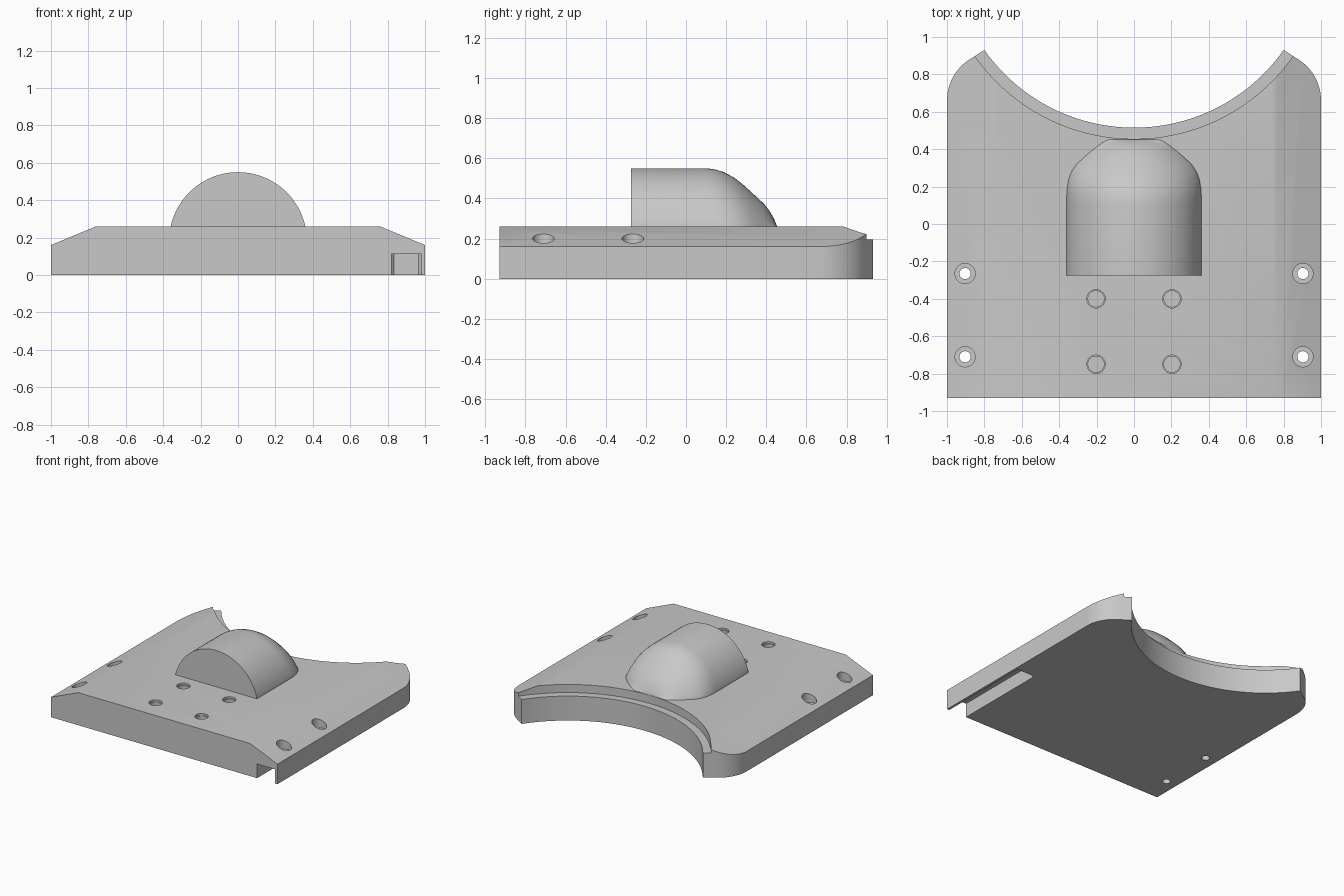
import bpy, bmesh, math
from mathutils import Vector

cube = bpy.data.objects.get("Cube")
if cube:
    bpy.data.objects.remove(cube, do_unlink=True)

grey = bpy.data.materials.new("plain grey")
grey.use_nodes = True
colour = (0.58, 0.58, 0.58, 1)
grey.diffuse_color = colour
grey.node_tree.nodes["Principled BSDF"].inputs["Base Color"].default_value = colour


def finish(name, bm):
    bmesh.ops.recalc_face_normals(bm, faces=bm.faces)
    mesh = bpy.data.meshes.new(name)
    bm.to_mesh(mesh)
    bm.free()
    mesh.materials.append(grey)
    obj = bpy.data.objects.new(name, mesh)
    bpy.context.collection.objects.link(obj)
    return obj


def prism(name, points, lo, hi, along_y=False):
    """Extrude a flat outline along z, or along y for an (x, z) outline."""
    bm = bmesh.new()
    place = (lambda a, b, c: (a, c, b)) if along_y else (lambda a, b, c: (a, b, c))
    face = bm.faces.new([bm.verts.new(place(a, b, lo)) for a, b in points])
    extruded = bmesh.ops.extrude_face_region(bm, geom=[face])["geom"]
    verts = [v for v in extruded if isinstance(v, bmesh.types.BMVert)]
    bmesh.ops.translate(bm, verts=verts, vec=Vector(place(0, 0, hi - lo)))
    return finish(name, bm)


def arc(cx, cy, r, start, end, n):
    return [(cx + r * math.cos(math.radians(start + (end - start) * i / n)),
             cy + r * math.sin(math.radians(start + (end - start) * i / n)))
            for i in range(n + 1)]


def disc(name, x, y, r, lo, hi, n=32):
    return prism(name, arc(x, y, r, 0, 360 * (n - 1) / n, n - 1), lo, hi)


def activate(obj):
    bpy.ops.object.select_all(action='DESELECT')
    obj.select_set(True)
    bpy.context.view_layer.objects.active = obj


def cut(obj, tool, operation='DIFFERENCE'):
    activate(obj)
    mod = obj.modifiers.new("cut", 'BOOLEAN')
    mod.operation = operation
    mod.solver = 'EXACT'
    mod.object = tool
    tool.hide_render = True
    bpy.ops.object.modifier_apply(modifier=mod.name)
    bpy.data.objects.remove(tool, do_unlink=True)


# Base plate: bevelled cross-section trimmed to the plan outline
section = [(-1.2, -0.0), (1.2, 0), (1.2, 0.077), (0.76, 0.26), (-0.76, 0.26), (-1.2, 0.077)]
plate = prism("base_plate", section, -1.2, 1.2, along_y=True)

arc_y, arc_r = 1.493, 0.978
half = math.degrees(math.asin(0.8 / arc_r))
corner = arc(0.74, 0.66, 0.26, 0, 58, 12)
outline = [(-1, -0.93), (1, -0.93)] + corner
outline += arc(0, arc_y, arc_r, 270 + half, 270 - half, 48)
outline += [(-x, y) for x, y in reversed(corner)]
cut(plate, prism("outline_cutter", outline, -0.2, 0.5), 'INTERSECT')

# Step along the curved back edge
cut(plate, disc("step_cutter", 0, arc_y, 1.038, 0.195, 0.5, 128))

# Slot under the left edge, open at the front
slot = [(0.82, -1.1), (0.98, -1.1), (0.98, -0.17), (0.965, -0.155), (0.835, -0.155), (0.82, -0.17)]
cut(plate, prism("slot_cutter", slot, -0.1, 0.113))

# Counterbored side holes and blind middle holes
for side in (-1, 1):
    for y in (-0.265, -0.71):
        cut(plate, disc("bore_cutter", side * 0.903, y, 0.054, 0.145, 0.5))
        cut(plate, disc("hole_cutter", side * 0.903, y, 0.03, -0.1, 0.5))
    for y in (-0.4, -0.75):
        cut(plate, disc("rim_cutter", side * 0.203, y, 0.049, 0.245, 0.5))
        cut(plate, disc("blind_cutter", side * 0.203, y, 0.043, 0.12, 0.5))

# Dome: arched sections of (y, half width, height) lofted toward the back
stations = [(-0.275, 0.36, 0.29), (0.107, 0.36, 0.29), (0.15, 0.36, 0.284),
            (0.19, 0.358, 0.271), (0.24, 0.349, 0.244), (0.28, 0.334, 0.213),
            (0.32, 0.307, 0.177), (0.36, 0.264, 0.14), (0.39, 0.228, 0.112),
            (0.415, 0.196, 0.08), (0.435, 0.168, 0.045), (0.447, 0.145, 0.018),
            (0.453, 0.125, 0.002)]
floor, steps = 0.255, 40
bm = bmesh.new()
rings = []
for y, w, h in stations:
    r = (w * w + h * h) / (2 * h)
    spread = math.degrees(math.asin(min(1, w / r)))
    points = arc(0, 0.26 + h - r, r, 90 + spread, 90 - spread, steps)
    points = [(-w, floor)] + points + [(w, floor)]
    rings.append([bm.verts.new((x, y, z)) for x, z in points])
for a, b in zip(rings, rings[1:]):
    for i in range(len(a)):
        j = (i + 1) % len(a)
        bm.faces.new((a[i], a[j], b[j], b[i]))
bm.faces.new(rings[0])
bm.faces.new(rings[-1])
dome = finish("dome", bm)

for obj in (plate, dome):
    activate(obj)
    bpy.ops.object.shade_smooth_by_angle(angle=math.radians(25))
